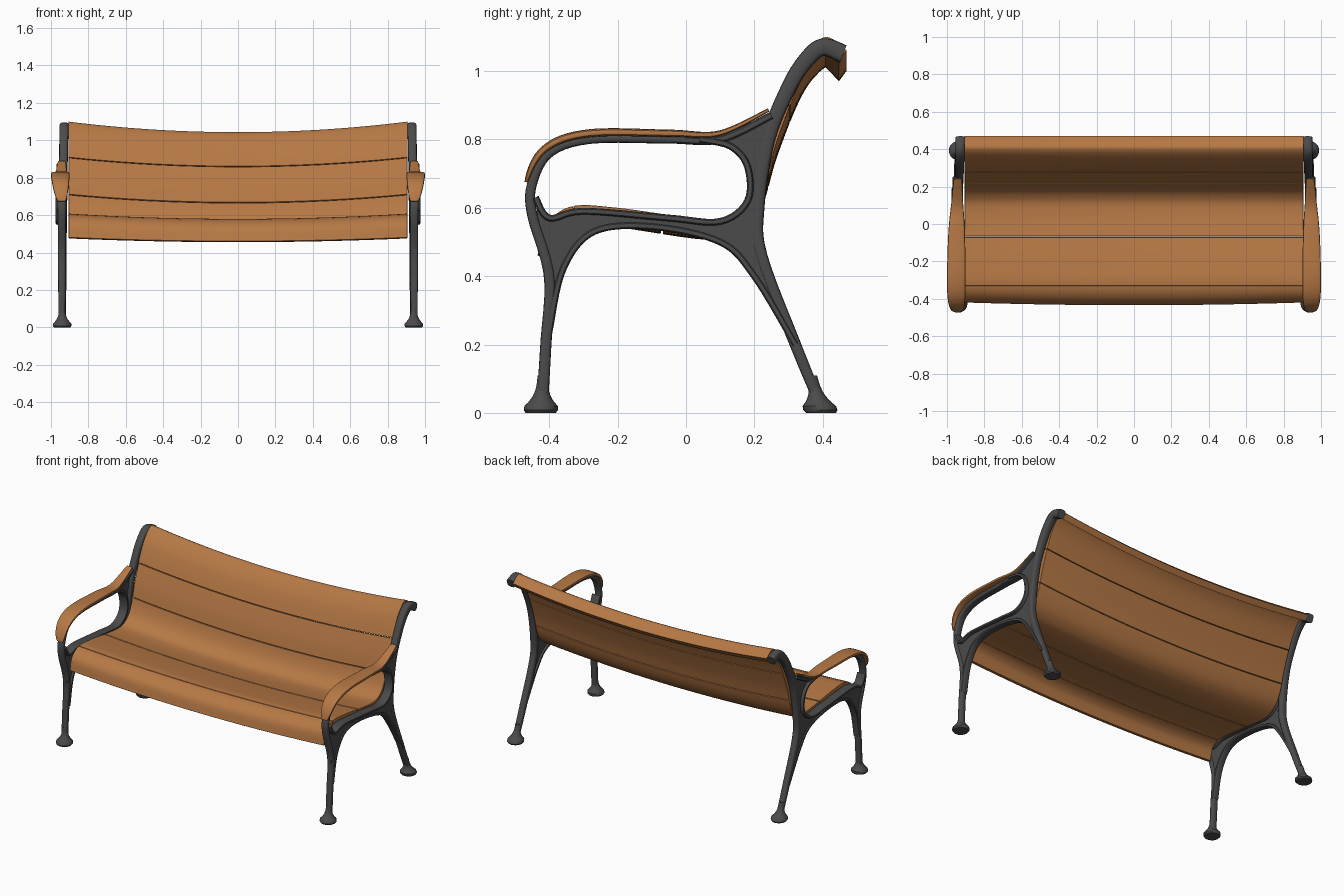
import bpy, bmesh
from math import sin, cos, pi, tau, radians, copysign
from mathutils import Vector

if "Cube" in bpy.data.objects:
    bpy.data.objects.remove(bpy.data.objects["Cube"])


def make_material(name, rgb):
    material = bpy.data.materials.new(name)
    material.use_nodes = True
    color = (*rgb, 1)
    material.diffuse_color = color
    shader = material.node_tree.nodes["Principled BSDF"]
    shader.inputs["Base Color"].default_value = color
    return material


wood = make_material("warm_wood", (0.47, 0.19, 0.06))
iron = make_material("dark_iron", (0.07, 0.07, 0.07))


def spline_at(points, u):
    """Smooth position at parameter u, measured in point indices."""
    last = len(points) - 1
    i = min(int(u), last - 1)
    t = u - i
    before, start, end, after = (
        Vector(points[max(0, min(last, i + k))]) for k in (-1, 0, 1, 2))
    leave, arrive = (end - before) / 2, (after - start) / 2
    straight = start.lerp(end, t)
    chord = end - start
    return straight + t * (1 - t) * ((1 - t) * (leave - chord) - t * (arrive - chord))


def normal_at(points, u):
    """Unit normal, to the left of the direction of travel."""
    ahead = spline_at(points, min(u + 0.05, len(points) - 1))
    behind = spline_at(points, max(u - 0.05, 0))
    along = (ahead - behind).normalized()
    return Vector((-along.y, along.x))


def span(start, end, steps):
    return [start + (end - start) * k / steps for k in range(steps + 1)]


def skin(name, rings, material, bevel=0):
    """Join rings of points into a closed, capped solid."""
    bm = bmesh.new()
    loops = [[bm.verts.new(point) for point in ring] for ring in rings]
    for one, two in zip(loops, loops[1:]):
        for k in range(len(one)):
            n = (k + 1) % len(one)
            bm.faces.new((one[k], one[n], two[n], two[k]))
    bm.faces.new(loops[0])
    bm.faces.new(loops[-1])
    bmesh.ops.recalc_face_normals(bm, faces=bm.faces)
    mesh = bpy.data.meshes.new(name)
    bm.to_mesh(mesh)
    bm.free()
    mesh.materials.append(material)
    obj = bpy.data.objects.new(name, mesh)
    bpy.context.collection.objects.link(obj)
    if bevel:
        modifier = obj.modifiers.new("soft_edges", "BEVEL")
        modifier.width = bevel
        modifier.segments = 2
        modifier.limit_method = "ANGLE"
    bpy.ops.object.select_all(action="DESELECT")
    obj.select_set(True)
    bpy.context.view_layer.objects.active = obj
    bpy.ops.object.shade_smooth_by_angle(angle=radians(40))


def limb(name, side, path, start, end, shape, material):
    """Sweep a rounded bar; shape gives thickness, width, x centre and offset."""
    corners = []
    for angle in span(0, tau, 16)[:-1]:
        c, s = cos(angle), sin(angle)
        corners.append((copysign(abs(c) ** 0.6, c), copysign(abs(s) ** 0.6, s)))
    rings = []
    for t in span(0, 1, 48):
        u = start + (end - start) * t
        thick, width, x, offset = shape(t)
        point, normal = spline_at(path, u), normal_at(path, u)
        rings.append([(side * (x + a * width / 2),
                       *(point + normal * (offset + b * thick / 2)))
                      for a, b in corners])
    skin(name, rings, material)


def web(name, side, *edges):
    """Thin plate bounded by stretches of the rib paths."""
    outline = [spline_at(path, u) for path, start, end in edges
               for u in span(start, end, 12)]
    skin(name, [[(side * x, *point) for point in outline] for x in (0.93, 0.955)], iron)


def foot(name, side, y, lean):
    """Round pad with a flared neck that follows the leg."""
    profile = [(0.044, 0), (0.05, 0.008)]
    profile += [(0.016 + 0.033 * (1 - t) ** 3, 0.02 + 0.09 * t) for t in span(0, 1, 8)]
    rings = [[(side * (0.94 + r * cos(a)), y + lean * z + r * sin(a), z)
              for a in span(0, tau, 20)[:-1]] for r, z in profile]
    skin(name, rings, iron)


# Upper surface of the slats at the bench ends, from front lip to top roll
SEAT = [(-0.42, 0.48), (-0.4, 0.56), (-0.33, 0.605), (-0.2, 0.6), (0.06, 0.567),
        (0.15, 0.59), (0.2, 0.66), (0.24, 0.8), (0.3, 0.96), (0.35, 1.05),
        (0.41, 1.1), (0.47, 1.06)]
TOP = len(SEAT) - 1
HALF = 0.905


def slat(name, start, end):
    """One board, sagging and bowing toward the middle of the bench."""
    rings = []
    for x in span(-HALF, HALF, 32):
        sag = 1 - (x / HALF) ** 2
        upper, under = [], []
        for u in span(start, end, 16):
            t = u / TOP
            shift = Vector((-0.015 * max(0, 1 - u / 2), -0.02 - 0.04 * t)) * sag
            point = spline_at(SEAT, u) + shift
            thick = 0.026 + 0.012 * t ** 6
            upper.append((x, *point))
            under.append((x, *(point - normal_at(SEAT, u) * thick)))
        rings.append(upper + under[::-1])
    skin(name, rings, wood, bevel=0.002)


breaks = [0, 2, 3.5, 6.4, 7.65, TOP]
names = ["seat_front_slat", "seat_middle_slat", "seat_rear_slat",
         "back_middle_slat", "back_top_slat"]
for name, low, high in zip(names, breaks, breaks[1:]):
    slat(name, low + 0.01, high - 0.01)

# Centre lines of the cast ribs, as (y, z)
FRONT = [(-0.42, 0.03), (-0.41, 0.2), (-0.4, 0.4), (-0.45, 0.58), (-0.45, 0.67),
         (-0.4, 0.76), (-0.28, 0.8), (-0.05, 0.8), (0.1, 0.8), (0.25, 0.87)]
REAR = [(0.39, 0.03), (0.32, 0.2), (0.22, 0.46), (0.21, 0.6), (0.24, 0.8),
        (0.3, 0.95), (0.35, 1.03), (0.4, 1.07), (0.46, 1.05)]
RAIL = [(-0.44, 0.63), (-0.4, 0.57), (-0.3, 0.59), (-0.05, 0.57), (0.1, 0.56),
        (0.18, 0.62), (0.18, 0.72), (0.13, 0.78), (0.04, 0.8)]
ARCH = [(-0.4, 0.24), (-0.36, 0.42), (-0.27, 0.53), (-0.1, 0.545), (0.1, 0.5),
        (0.2, 0.4), (0.32, 0.2)]


def arm_shape(t):
    """Armrest: broad toward the front, slim where it meets the back."""
    bulge = sin(pi * t ** 0.7)
    return 0.01 + 0.014 * bulge, 0.04 + 0.06 * bulge, 0.942 + 0.008 * bulge, 0.018


# Side frames, armrests and feet
for side, tag in ((1, "left_"), (-1, "right_")):
    limb(tag + "front_leg_and_arm", side, FRONT, 0, 9,
         lambda t: (0.034 - 0.012 * t, 0.036 + 0.02 * t, 0.942, 0), iron)
    limb(tag + "rear_leg_and_back", side, REAR, 0, 8,
         lambda t: (0.03 + 0.024 * t, 0.038 + 0.014 * t, 0.94 - 0.012 * t, 0), iron)
    limb(tag + "seat_rail", side, RAIL, 0, 8, lambda t: (0.02, 0.06, 0.945, 0), iron)
    limb(tag + "under_arch", side, ARCH, 0, 6, lambda t: (0.02, 0.044, 0.94, 0), iron)
    web(tag + "front_web", side, (RAIL, 0, 4), (ARCH, 4, 0))
    web(tag + "rear_web", side, (RAIL, 4, 7.5), (REAR, 4.5, 1.3), (ARCH, 5.8, 4))
    limb(tag + "armrest", side, FRONT, 4, 9, arm_shape, wood)
    foot(tag + "front_foot", side, -0.425, 0.06)
    foot(tag + "rear_foot", side, 0.395, -0.25)
